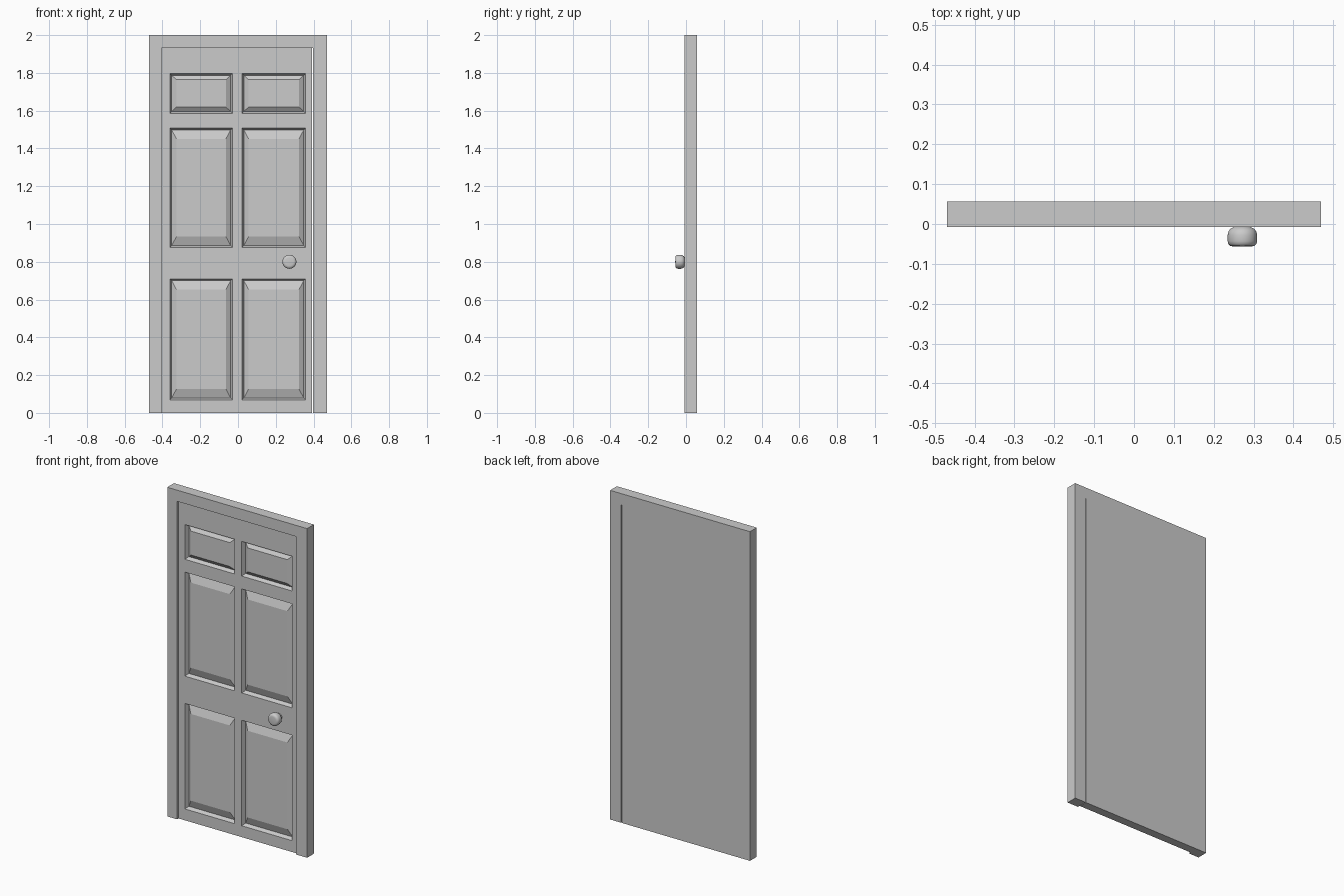
import bpy, bmesh, math
from mathutils import Matrix, Vector

if "Cube" in bpy.data.objects:
    bpy.data.objects.remove(bpy.data.objects["Cube"])

FRONT, BACK = -0.008, 0.057      # frame depth
DOOR_FRONT = 0.006               # door leaf is set back in the frame


def make_object(name, bm):
    bmesh.ops.remove_doubles(bm, verts=bm.verts, dist=1e-5)
    bmesh.ops.recalc_face_normals(bm, faces=bm.faces)
    me = bpy.data.meshes.new(name)
    bm.to_mesh(me)
    bm.free()
    ob = bpy.data.objects.new(name, me)
    bpy.context.collection.objects.link(ob)
    return ob


def rect(bm, x0, x1, z0, z1, y):
    return [bm.verts.new((x, y, z)) for x, z in ((x0, z0), (x1, z0), (x1, z1), (x0, z1))]


# Door frame: upside-down U extruded through the wall depth
bm = bmesh.new()
outline = [(-0.47, 0), (-0.404, 0), (-0.404, 1.932), (0.396, 1.932),
           (0.396, 0), (0.47, 0), (0.47, 2), (-0.47, 2)]
face = bm.faces.new([bm.verts.new((x, FRONT, z)) for x, z in outline])
ext = bmesh.ops.extrude_face_region(bm, geom=[face])
bmesh.ops.translate(bm, vec=(0, BACK - FRONT, 0),
                    verts=[g for g in ext["geom"] if isinstance(g, bmesh.types.BMVert)])
make_object("door_frame", bm)

# Door leaf: front grid whose panel cells become a groove with a raised field
bm = bmesh.new()
xs = [-0.404, -0.361, -0.029, 0.021, 0.358, 0.392]
zs = [0, 0.069, 0.71, 0.876, 1.508, 1.586, 1.797, 1.932]
for i in range(len(xs) - 1):
    for j in range(len(zs) - 1):
        cell = (xs[i], xs[i + 1], zs[j], zs[j + 1])
        if not (i % 2 and j % 2):
            bm.faces.new(rect(bm, *cell, DOOR_FRONT))
            continue
        # x inset, z inset, depth behind the door front
        rise_z = 0.033 if j == 5 else 0.057
        rings = []
        for ix, iz, d in ((0, 0, 0), (0.010, 0.010, 0.024), (0.035, rise_z, 0.007)):
            rings.append(rect(bm, cell[0] + ix, cell[1] - ix,
                              cell[2] + iz, cell[3] - iz, DOOR_FRONT + d))
        for a, b in zip(rings, rings[1:]):
            for k in range(4):
                n = (k + 1) % 4
                bm.faces.new((a[k], a[n], b[n], b[k]))
        bm.faces.new(rings[-1])
bmesh.ops.remove_doubles(bm, verts=bm.verts, dist=1e-5)
# Door edges and flat back
rim = [e for e in bm.edges if e.is_boundary]
ext = bmesh.ops.extrude_edge_only(bm, edges=rim)["geom"]
for v in ext:
    if isinstance(v, bmesh.types.BMVert):
        v.co.y = BACK
bmesh.ops.contextual_create(bm, geom=[e for e in ext if isinstance(e, bmesh.types.BMEdge)])
make_object("door_leaf", bm)

# Round knob: lathed profile of (radius, y)
bm = bmesh.new()
profile = [(0, -0.057), (0.022, -0.0565), (0.030, -0.055), (0.035, -0.050), (0.037, -0.043),
           (0.037, -0.028), (0.035, -0.019), (0.030, -0.012), (0.022, -0.008),
           (0.020, 0.0), (0.020, 0.008), (0, 0.008)]
pts = [bm.verts.new((0.272 + r, y, 0.80)) for r, y in profile]
edges = [bm.edges.new(p) for p in zip(pts, pts[1:])]
bmesh.ops.spin(bm, geom=pts + edges, cent=(0.272, 0, 0.80), axis=(0, 1, 0),
               angle=math.tau, steps=32, use_merge=False)
knob = make_object("door_knob", bm)
bpy.context.view_layer.objects.active = knob
knob.select_set(True)
bpy.ops.object.shade_smooth_by_angle(angle=math.radians(35))
